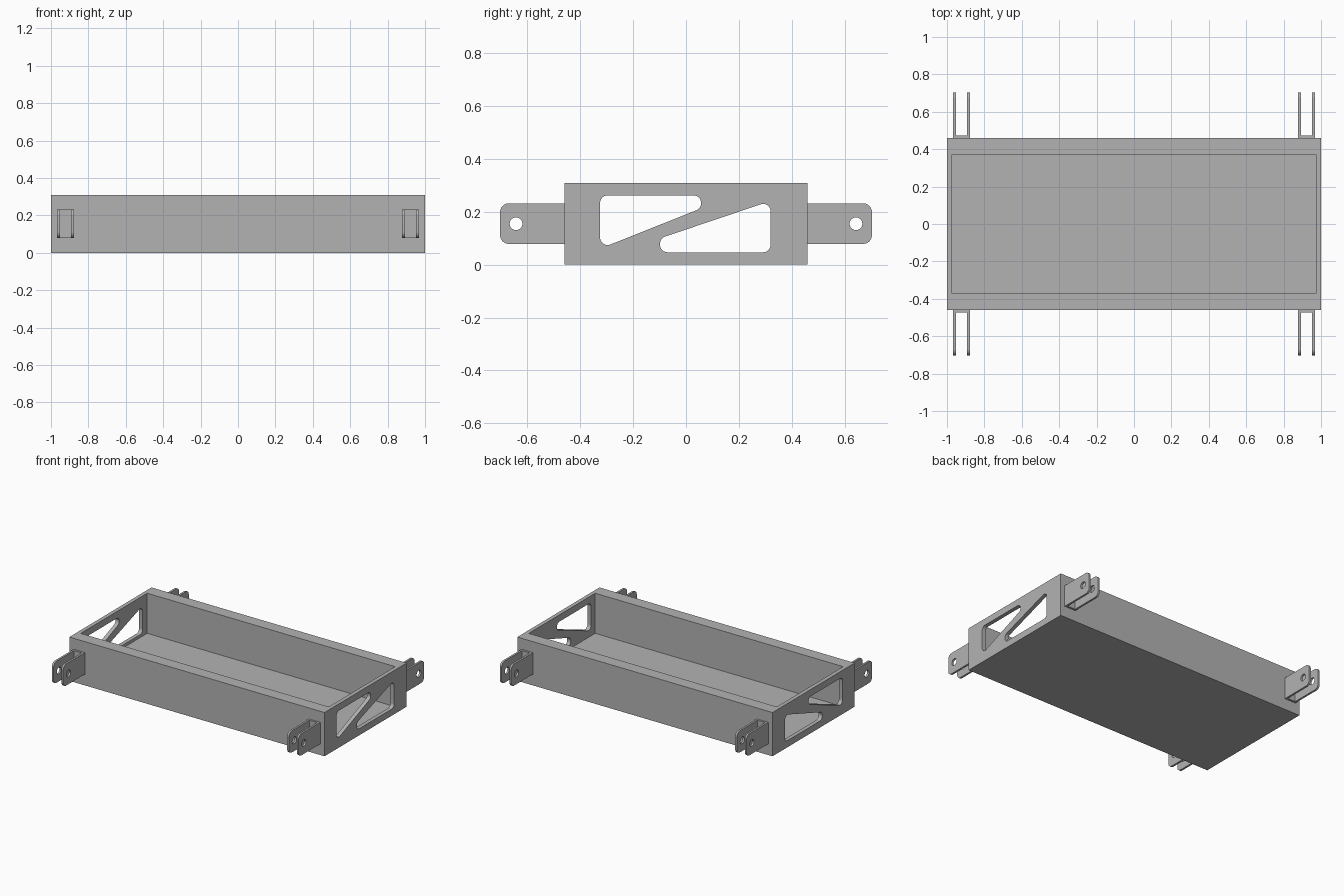
import bpy
import bmesh
import math
from mathutils import Vector

cube = bpy.data.objects.get("Cube")
if cube:
    bpy.data.objects.remove(cube, do_unlink=True)

GREY = (0.45, 0.45, 0.45, 1)
metal = bpy.data.materials.new("plain grey")
metal.use_nodes = True
metal.diffuse_color = GREY
metal.node_tree.nodes["Principled BSDF"].inputs["Base Color"].default_value = GREY


def fillet(corners, steps=8):
    """Round each (y, z, radius) corner of a polygon."""
    points = []
    for i, (y, z, r) in enumerate(corners):
        p = Vector((y, z))
        if r == 0:
            points.append(p)
            continue
        a = (Vector(corners[i - 1][:2]) - p).normalized()
        b = (Vector(corners[(i + 1) % len(corners)][:2]) - p).normalized()
        half = a.angle(b) / 2
        centre = p + (a + b).normalized() * r / math.sin(half)
        start = p + a * r / math.tan(half) - centre
        end = p + b * r / math.tan(half) - centre
        for k in range(steps + 1):
            t = k / steps
            points.append(centre + (start * (1 - t) + end * t).normalized() * r)
    return points


def prism(name, points, x0, x1):
    """Extrude a side profile of (y, z) points from x0 to x1."""
    bm = bmesh.new()
    face = bm.faces.new([bm.verts.new((x0, y, z)) for y, z in points])
    new = bmesh.ops.extrude_face_region(bm, geom=[face])["geom"]
    moved = [g for g in new if isinstance(g, bmesh.types.BMVert)]
    bmesh.ops.translate(bm, verts=moved, vec=(x1 - x0, 0, 0))
    bmesh.ops.recalc_face_normals(bm, faces=bm.faces)
    mesh = bpy.data.meshes.new(name)
    bm.to_mesh(mesh)
    bm.free()
    mesh.materials.append(metal)
    obj = bpy.data.objects.new(name, mesh)
    bpy.context.collection.objects.link(obj)
    return obj


def rect(y0, y1, z0, z1):
    return [(y0, z0), (y1, z0), (y1, z1), (y0, z1)]


def apply_modifier(obj, mod):
    bpy.ops.object.select_all(action="DESELECT")
    obj.select_set(True)
    bpy.context.view_layer.objects.active = obj
    bpy.ops.object.modifier_apply(modifier=mod.name)


def cut(obj, cutter):
    mod = obj.modifiers.new("cut", "BOOLEAN")
    mod.operation = "DIFFERENCE"
    mod.solver = "EXACT"
    mod.object = cutter
    apply_modifier(obj, mod)
    bpy.data.objects.remove(cutter, do_unlink=True)


# Open tray: thick long walls, thin end walls and floor
tray = prism("tray", rect(-0.46, 0.46, 0, 0.31), -1, 1)
cut(tray, prism("cavity", rect(-0.372, 0.372, 0.026, 0.4), -0.972, 0.972))

# Two tapered windows through both end walls
R = 0.028
windows = [
    [(-0.325, 0.262, R), (0.057, 0.262, R), (0.057, 0.213, R), (-0.325, 0.061, R)],
    [(-0.098, 0.047, R), (0.32, 0.047, R), (0.32, 0.241, R), (-0.098, 0.1, R)],
]
for corners in windows:
    cut(tray, prism("window", fillet(corners), -1.1, 1.1))

# Forked hinge bracket: rounded block, slot and pin hole, mirrored to four corners
profile = [(0.46, 0.079, 0), (0.703, 0.079, 0.032), (0.703, 0.232, 0.032), (0.46, 0.232, 0)]
brackets = prism("hinge_brackets", fillet(profile), 0.878, 0.967)
cut(brackets, prism("slot", rect(0.474, 0.8, 0, 0.4), 0.892, 0.953))
pin = [(0.643 + 0.024 * math.cos(a), 0.155 + 0.024 * math.sin(a))
       for a in (math.tau * i / 32 for i in range(32))]
cut(brackets, prism("pin_hole", pin, 0.8, 1.1))
mirror = brackets.modifiers.new("mirror", "MIRROR")
mirror.use_axis = (True, True, False)
mirror.use_mirror_merge = False
apply_modifier(brackets, mirror)

# Smooth rounded corners, crisp edges
for obj in (tray, brackets):
    bpy.ops.object.select_all(action="DESELECT")
    obj.select_set(True)
    bpy.context.view_layer.objects.active = obj
    bpy.ops.object.shade_smooth_by_angle(angle=math.radians(30))
